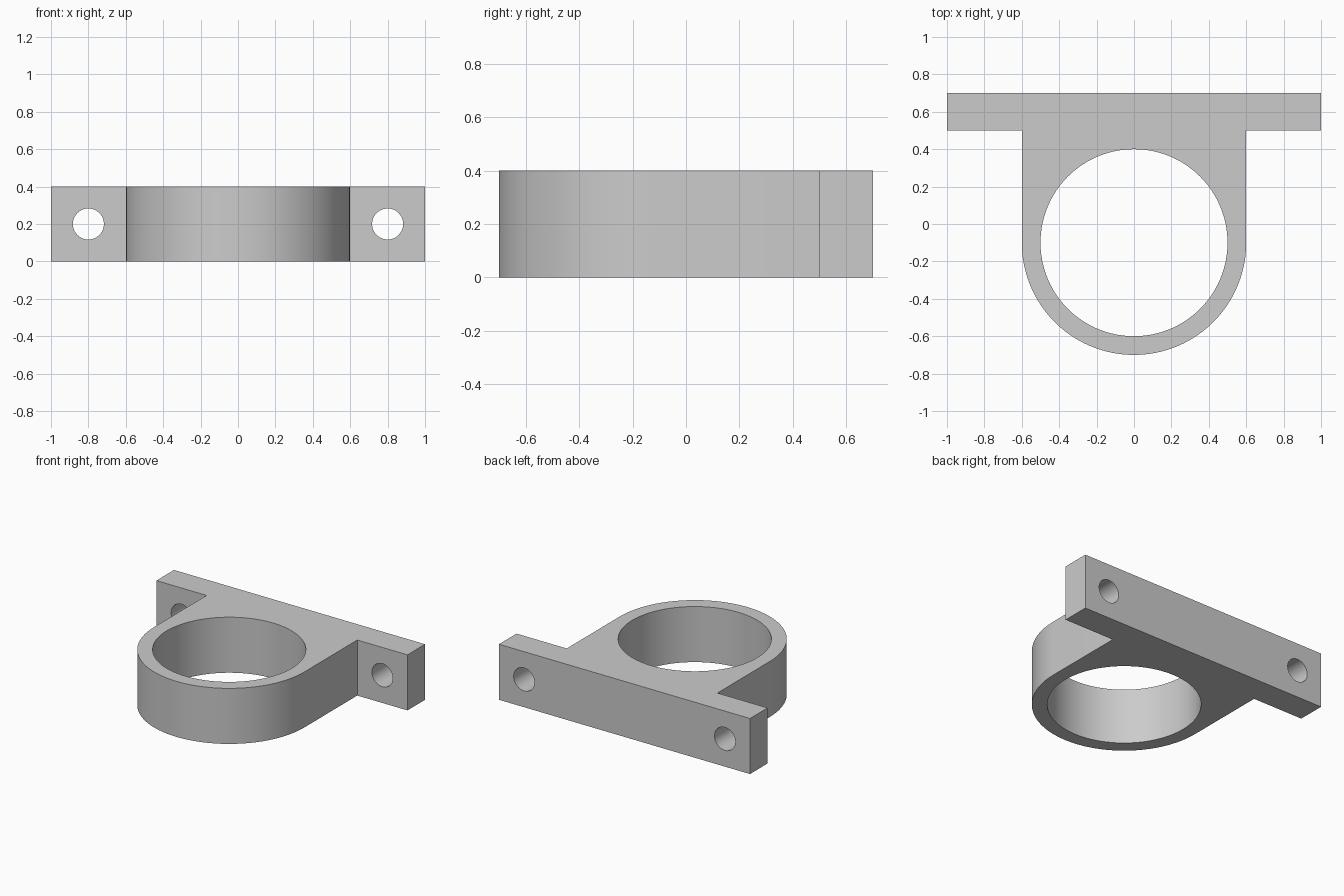
import bpy
import bmesh
from math import cos, sin, pi, radians

if "Cube" in bpy.data.objects:
    bpy.data.objects.remove(bpy.data.objects["Cube"])

HEIGHT = 0.4
RING_Y = -0.1
OUTER_R, BORE_R, SCREW_R = 0.6, 0.5, 0.083
BACK_Y, FLANGE_Y = 0.7, 0.5
ARC_STEPS = 48

grey = bpy.data.materials.new("plain grey")
grey.use_nodes = True
colour = (0.6, 0.6, 0.6, 1)
grey.diffuse_color = colour
grey.node_tree.nodes["Principled BSDF"].inputs["Base Color"].default_value = colour

# Clamp outline: back flange, straight cheeks and rounded front
outline = [(OUTER_R, FLANGE_Y), (1, FLANGE_Y), (1, BACK_Y),
           (-1, BACK_Y), (-1, FLANGE_Y), (-OUTER_R, FLANGE_Y)]
for i in range(ARC_STEPS + 1):
    a = pi + pi * i / ARC_STEPS
    outline.append((OUTER_R * cos(a), RING_Y + OUTER_R * sin(a)))

bm = bmesh.new()
base = bm.faces.new([bm.verts.new((x, y, 0)) for x, y in outline])
top = bmesh.ops.extrude_face_region(bm, geom=[base])["geom"]
bmesh.ops.translate(bm, vec=(0, 0, HEIGHT),
                    verts=[v for v in top if isinstance(v, bmesh.types.BMVert)])
bmesh.ops.recalc_face_normals(bm, faces=bm.faces)
mesh = bpy.data.meshes.new("ring_bracket")
bm.to_mesh(mesh)
bm.free()
mesh.materials.append(grey)
bracket = bpy.data.objects.new("ring_bracket", mesh)
bpy.context.collection.objects.link(bracket)


def drill(name, radius, location, sides, rotation=(0, 0, 0)):
    """Cut a round through hole in the bracket."""
    bpy.ops.mesh.primitive_cylinder_add(vertices=sides, radius=radius, depth=1,
                                        location=location, rotation=rotation)
    cutter = bpy.context.object
    cutter.name = name
    cutter.hide_render = True
    cutter.data.materials.append(grey)
    mod = bracket.modifiers.new(name, "BOOLEAN")
    mod.operation = "DIFFERENCE"
    mod.solver = "EXACT"
    mod.object = cutter
    bpy.context.view_layer.objects.active = bracket
    bpy.ops.object.modifier_apply(modifier=mod.name)
    bpy.data.objects.remove(cutter)


# Main bore and the two screw holes
drill("bore", BORE_R, (0, RING_Y, HEIGHT / 2), 96)
for side, x in (("left", 0.8), ("right", -0.8)):
    drill(side + "_screw_hole", SCREW_R, (x, 0.6, HEIGHT / 2), 48, (pi / 2, 0, 0))

# Smooth curved walls, crisp edges
bpy.ops.object.select_all(action="DESELECT")
bracket.select_set(True)
bpy.context.view_layer.objects.active = bracket
bpy.ops.object.shade_smooth_by_angle(angle=radians(30))
